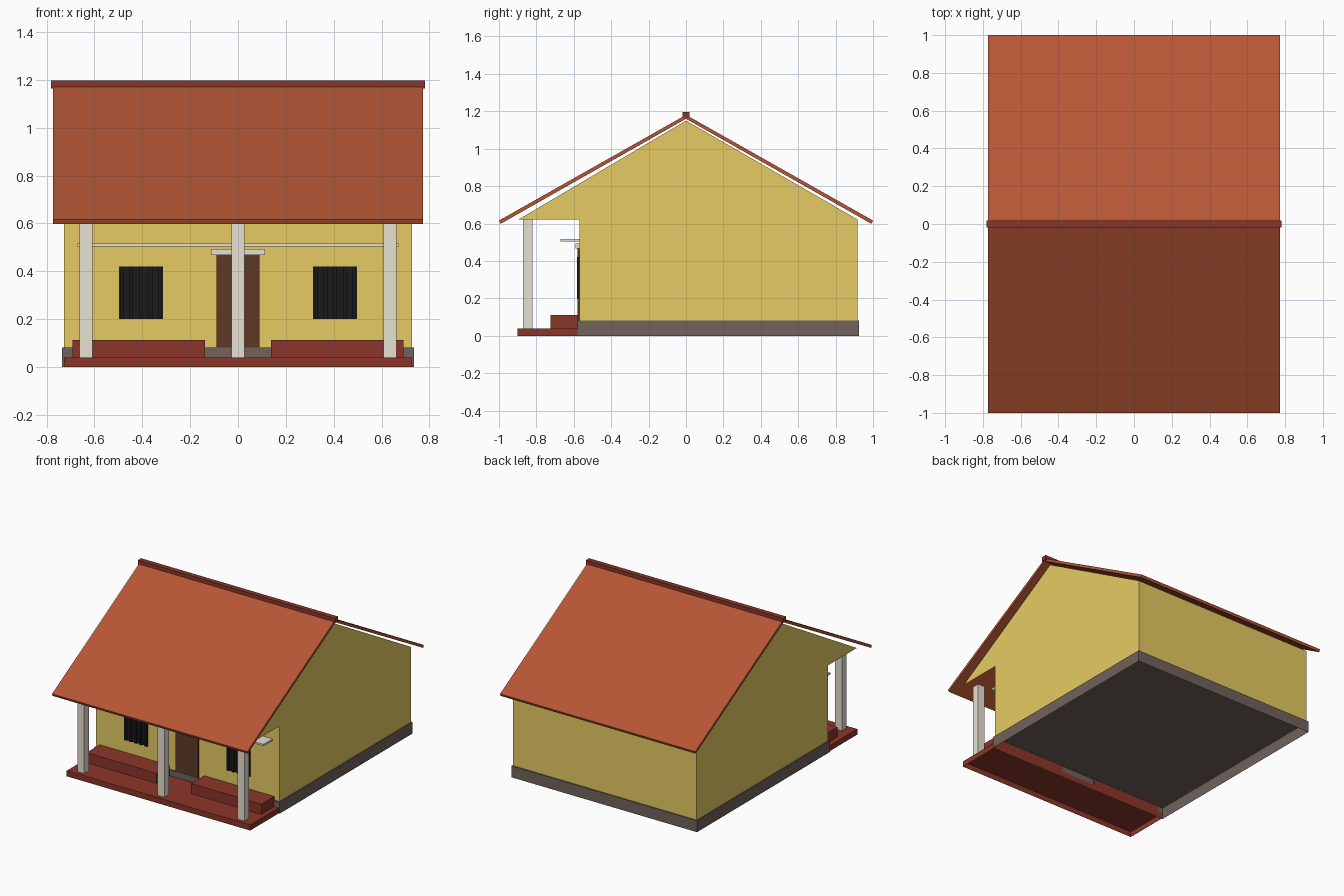
import bpy
import bmesh

old = bpy.data.objects.get("Cube")
if old:
    bpy.data.objects.remove(old, do_unlink=True)


def material(name, hex_code):
    def linear(c):
        return c / 12.92 if c <= 0.04045 else ((c + 0.055) / 1.055) ** 2.4
    rgb = [linear(int(hex_code[i:i + 2], 16) / 255) for i in (0, 2, 4)]
    mat = bpy.data.materials.new(name)
    mat.use_nodes = True
    mat.diffuse_color = (*rgb, 1)
    bsdf = mat.node_tree.nodes["Principled BSDF"]
    bsdf.inputs["Base Color"].default_value = (*rgb, 1)
    bsdf.inputs["Roughness"].default_value = 0.9
    return mat


WALL = material("ochre plaster", "E6CB63")
ROOF = material("terracotta tile", "B65635")
BRICK = material("red oxide", "8B3629")
STONE = material("grey stone", "70635B")
POST = material("pale concrete", "E7E1D2")
WOOD = material("dark wood", "5C3827")
IRON = material("black iron", "1B1B1B")


def is_bottom(normal):
    return normal.z < -0.5


def is_not_upright(normal):
    return abs(normal.z) > 0.1


def extrude_profile(name, profile, half_width, mat, open_where=None):
    """Extrude a (y, z) outline symmetrically along x, leaving chosen faces open."""
    bm = bmesh.new()
    face = bm.faces.new([bm.verts.new((-half_width, y, z)) for y, z in profile])
    grown = bmesh.ops.extrude_face_region(bm, geom=[face])["geom"]
    verts = [v for v in grown if isinstance(v, bmesh.types.BMVert)]
    bmesh.ops.translate(bm, verts=verts, vec=(2 * half_width, 0, 0))
    bmesh.ops.recalc_face_normals(bm, faces=bm.faces[:])
    if open_where:
        bm.normal_update()
        gone = [f for f in bm.faces if open_where(f.normal)]
        bmesh.ops.delete(bm, geom=gone, context="FACES")
    mesh = bpy.data.meshes.new(name)
    bm.to_mesh(mesh)
    bm.free()
    mesh.materials.append(mat)
    obj = bpy.data.objects.new(name, mesh)
    bpy.context.collection.objects.link(obj)
    return obj


def box(name, x, y, z, mat, open_where=None):
    """Box from (min, max) ranges on each axis."""
    obj = extrude_profile(name, [(y[0], z[0]), (y[1], z[0]), (y[1], z[1]), (y[0], z[1])],
                          (x[1] - x[0]) / 2, mat, open_where)
    obj.location.x = (x[0] + x[1]) / 2
    return obj


# Upright wall sheets; the gables reach forward over the open porch
extrude_profile("house_walls", [(-0.57, 0.08), (0.917, 0.08), (0.917, 0.622), (0, 1.15),
                                (-0.895, 0.622), (-0.57, 0.622)], 0.727, WALL, is_not_upright)

# Ground works, hollow underneath
box("plinth", (-0.735, 0.735), (-0.58, 0.925), (0, 0.082), STONE, is_bottom)
box("porch_slab", (-0.727, 0.727), (-0.9, -0.577), (0, 0.04), BRICK, is_bottom)

# Roof slopes and ridge cap
for side, label in ((-1, "front"), (1, "back")):
    extrude_profile(label + "_roof_slope", [(0, 1.16), (side * 0.992, 0.598), (side, 0.616),
                                            (0, 1.181)], 0.773, ROOF)
box("ridge_cap", (-0.781, 0.781), (-0.018, 0.018), (1.163, 1.197), BRICK)

# Porch posts
for x, label in ((-0.635, "right"), (0, "middle"), (0.635, "left")):
    box(label + "_porch_post", (x - 0.027, x + 0.027), (-0.872, -0.82), (0.04, 0.622), POST)

# Door, lintel and long sun shade
box("door", (-0.09, 0.09), (-0.579, -0.57), (0.082, 0.467), WOOD)
box("door_lintel", (-0.112, 0.112), (-0.592, -0.57), (0.467, 0.494), POST)
box("sun_shade", (-0.673, 0.673), (-0.672, -0.57), (0.503, 0.516), POST)

# Benches and barred windows on both sides of the door
for side, label in ((-1, "right"), (1, "left")):
    bench_x = sorted((side * 0.137, side * 0.692))
    box(label + "_bench", bench_x, (-0.725, -0.577), (0.04, 0.112), BRICK)
    centre = side * 0.406
    box(label + "_window", (centre - 0.092, centre + 0.092), (-0.574, -0.57), (0.2, 0.42), IRON)
    for i in range(5):
        bar = centre + (i - 2) * 0.04
        box(f"{label}_window_bar_{i + 1}", (bar - 0.008, bar + 0.008), (-0.584, -0.574),
            (0.2, 0.42), IRON)
